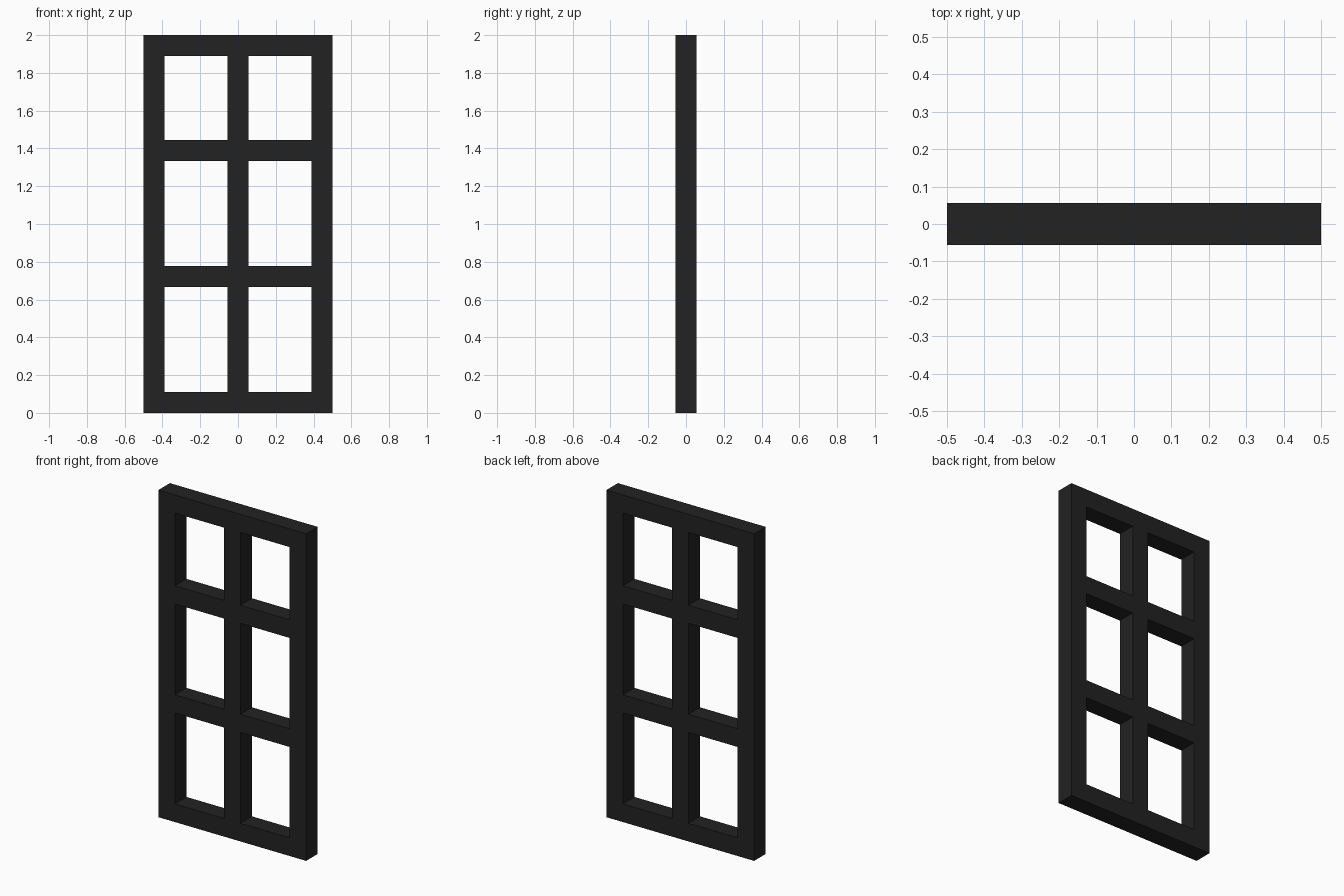
import bpy
import bmesh

cube = bpy.data.objects.get("Cube")
if cube:
    bpy.data.objects.remove(cube, do_unlink=True)

BAR = 1 / 9            # width and depth of every bar
WIDTH, HEIGHT = 1.0, 2.0


def bar_edges(starts):
    """Both edges of each bar, in order."""
    return [edge for s in starts for edge in (s, s + BAR)]


# Two stiles and a mullion; four rails
xs = bar_edges([-WIDTH / 2, -BAR / 2, WIDTH / 2 - BAR])
zs = bar_edges([0, HEIGHT / 3, HEIGHT * 2 / 3, HEIGHT - BAR])

# Front outline of the lattice: every cell except the pane openings
bm = bmesh.new()
grid = [[bm.verts.new((x, -BAR / 2, z)) for x in xs] for z in zs]
for row in range(len(zs) - 1):
    for col in range(len(xs) - 1):
        if row % 2 and col % 2:
            continue
        bm.faces.new((grid[row][col], grid[row][col + 1],
                      grid[row + 1][col + 1], grid[row + 1][col]))

# Give the lattice its depth
result = bmesh.ops.extrude_face_region(bm, geom=bm.faces[:], use_keep_orig=True)
back = [v for v in result["geom"] if isinstance(v, bmesh.types.BMVert)]
bmesh.ops.translate(bm, verts=back, vec=(0, BAR, 0))
bmesh.ops.recalc_face_normals(bm, faces=bm.faces[:])

mesh = bpy.data.meshes.new("window_frame")
bm.to_mesh(mesh)
bm.free()
frame = bpy.data.objects.new("window_frame", mesh)
bpy.context.collection.objects.link(frame)

# Dark paint
paint = bpy.data.materials.new("charcoal_paint")
paint.use_nodes = True
color = (0.016, 0.016, 0.016, 1)
paint.diffuse_color = color
paint.node_tree.nodes["Principled BSDF"].inputs["Base Color"].default_value = color
mesh.materials.append(paint)
